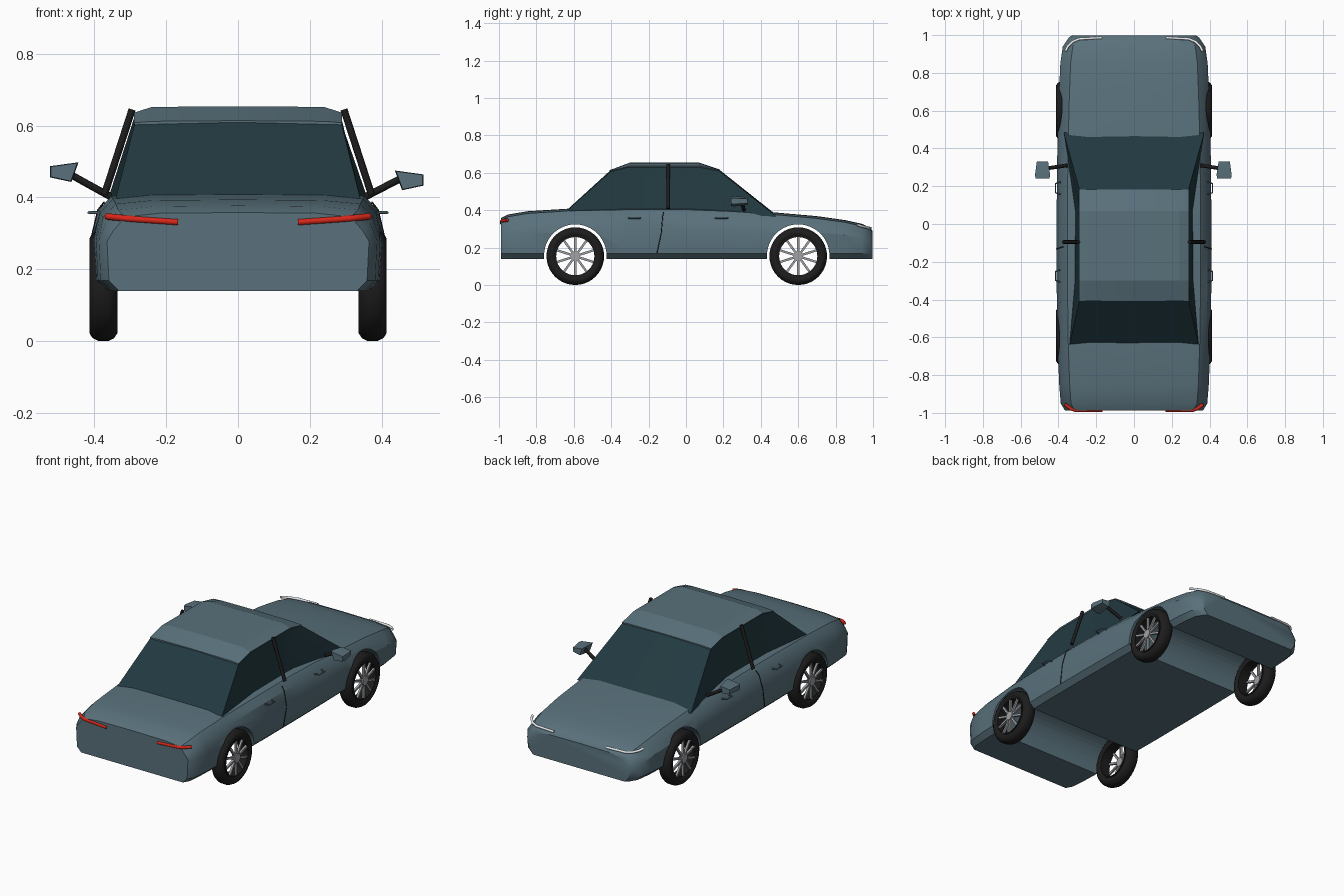
import bpy, bmesh, math
from mathutils import Vector, Matrix

if "Cube" in bpy.data.objects:
    bpy.data.objects.remove(bpy.data.objects["Cube"])


def mat(name, r, g, b):
    m = bpy.data.materials.new(name)
    m.diffuse_color = (r, g, b, 1)
    m.use_nodes = True
    m.node_tree.nodes["Principled BSDF"].inputs["Base Color"].default_value = m.diffuse_color
    return m


PAINT = mat("paint", 0.10, 0.165, 0.20)
GLASS = mat("glass", 0.016, 0.042, 0.052)
BLACK = mat("black", 0.012, 0.012, 0.012)
METAL = mat("metal", 0.35, 0.36, 0.38)
RED = mat("red", 0.70, 0.02, 0.01)
WHITE = mat("white", 0.85, 0.88, 0.9)


def finish(name, bm, material, angle=30):
    bmesh.ops.recalc_face_normals(bm, faces=bm.faces)
    me = bpy.data.meshes.new(name)
    bm.to_mesh(me)
    bm.free()
    ob = bpy.data.objects.new(name, me)
    bpy.context.collection.objects.link(ob)
    me.materials.append(material)
    smooth(ob, angle)
    return ob


def smooth(ob, angle):
    bpy.ops.object.select_all(action='DESELECT')
    ob.select_set(True)
    bpy.context.view_layer.objects.active = ob
    bpy.ops.object.shade_smooth_by_angle(angle=math.radians(angle))


def loft(rings, caps=True, loop=False):
    """Skin a series of closed rings."""
    bm = bmesh.new()
    vs = [[bm.verts.new(p) for p in r] for r in rings]
    n = len(vs[0])
    pairs = list(zip(vs, vs[1:])) + ([(vs[-1], vs[0])] if loop else [])
    for a, b in pairs:
        for i in range(n):
            j = (i + 1) % n
            bm.faces.new((a[i], a[j], b[j], b[i]))
    if caps:
        bm.faces.new(vs[0])
        bm.faces.new(vs[-1])
    return bm


def sym(half):
    """Close a half ring across x = 0."""
    return half + [(-x, y, z) for x, y, z in reversed(half) if x > 1e-6]


def tube(name, pts, r, material, res=2):
    cu = bpy.data.curves.new(name, 'CURVE')
    cu.dimensions = '3D'
    cu.bevel_depth = r
    cu.bevel_resolution = res
    cu.use_fill_caps = True
    sp = cu.splines.new('POLY')
    sp.points.add(len(pts) - 1)
    for p, co in zip(sp.points, pts):
        p.co = (*co, 1)
    cu.materials.append(material)
    ob = bpy.data.objects.new(name, cu)
    bpy.context.collection.objects.link(ob)
    return ob


def flip(pts, s):
    return [(x * s, y, z) for x, y, z in pts]


# Lower body: y, half width, top height
stations = [(-0.988, 0.365, 0.358), (-0.95, 0.388, 0.377), (-0.85, 0.396, 0.394),
            (-0.63, 0.405, 0.408), (-0.3, 0.410, 0.415), (0.0, 0.410, 0.415),
            (0.25, 0.408, 0.405), (0.45, 0.405, 0.390), (0.7, 0.397, 0.368),
            (0.85, 0.390, 0.347), (0.94, 0.377, 0.327), (0.985, 0.347, 0.306),
            (0.998, 0.33, 0.288)]


def body_ring(y, w, t):
    return sym([(0, y, t), (0.6 * w, y, t - 0.002), (0.86 * w, y, t - 0.012),
                (0.95 * w, y, t - 0.05), (w, y, min(0.28, t - 0.08)),
                (0.985 * w, y, 0.168), (0.91 * w, y, 0.14), (0, y, 0.14)])


body = finish("body", loft([body_ring(*s) for s in stations]), PAINT)

# Wheel arches cut across the full width
WHEELS = (-0.592, 0.6)
for y in WHEELS:
    bpy.ops.mesh.primitive_cylinder_add(vertices=48, radius=0.167, depth=1.2,
                                        location=(0, y, 0.157),
                                        rotation=(0, math.pi / 2, 0))
    cutter = bpy.context.object
    cutter.name = "arch_cutter"
    cutter.hide_render = True
    mod = body.modifiers.new("arch", 'BOOLEAN')
    mod.operation = 'DIFFERENCE'
    mod.solver = 'EXACT'
    mod.object = cutter
    bpy.context.view_layer.objects.active = body
    bpy.ops.object.modifier_apply(modifier=mod.name)
    bpy.data.objects.remove(cutter)
smooth(body, 30)

# Cabin glass between the beltline and the roof edge
base = [(0, -0.66, 0.38), (0.345, -0.655, 0.38), (0.315, -0.3, 0.39),
        (0.312, 0.07, 0.39), (0.372, 0.485, 0.365), (0, 0.495, 0.365)]
top = [(0, -0.405, 0.612), (0.288, -0.405, 0.605), (0.285, -0.3, 0.635),
       (0.285, 0.07, 0.635), (0.288, 0.18, 0.608), (0, 0.18, 0.615)]


def closed(half):
    return half + [(-x, y, z) for x, y, z in half[-2:0:-1]]


finish("cabin_glass", loft([closed(base), closed(top)]), GLASS, 20)

# Roof shell
roof = [(-0.408, 0.614, 0.006), (-0.3, 0.654, 0.018), (0.07, 0.654, 0.018), (0.183, 0.617, 0.006)]
finish("roof", loft([sym([(0, y, z), (0.24, y, z - 0.002), (0.29, y, z - d),
                          (0.285, y, z - d - 0.008), (0, y, z - d - 0.008)])
                     for y, z, d in roof]), PAINT, 15)


def lathe(profile, x0, y0, z0, n=40):
    rings = []
    for k in range(n):
        a = 2 * math.pi * k / n
        rings.append([(x0 + x, y0 + r * math.cos(a), z0 + r * math.sin(a)) for x, r in profile])
    return loft(rings, caps=False, loop=True)


# Wheels
R = 0.154
tire_profile = [(-0.03, 0.108), (-0.038, 0.12), (-0.039, 0.132), (-0.03, 0.146), (-0.014, R),
                (0.014, R), (0.03, 0.146), (0.039, 0.132), (0.038, 0.12), (0.03, 0.108)]
rim_profile = [(-0.03, 0.109), (0.034, 0.109), (0.034, 0.102), (-0.03, 0.102)]
for y in WHEELS:
    for s in (-1, 1):
        x = 0.375 * s
        finish("tire", lathe(tire_profile, x, y, R), BLACK, 45)
        finish("rim", lathe(rim_profile, x, y, R), BLACK)
        bm = bmesh.new()
        face_x = x + 0.026 * s
        for k in range(10):
            m = (Matrix.Translation((face_x, y, R)) @ Matrix.Rotation(k * math.pi / 5, 4, 'X')
                 @ Matrix.Translation((0, 0, 0.06)) @ Matrix.Diagonal((0.012, 0.012, 0.09, 1)))
            bmesh.ops.create_cube(bm, size=1, matrix=m)
        bmesh.ops.create_cone(bm, cap_ends=True, segments=20, radius1=0.026, radius2=0.026,
                              depth=0.024, matrix=Matrix.Translation((face_x, y, R))
                              @ Matrix.Rotation(math.pi / 2, 4, 'Y'))
        finish("spokes", bm, METAL)

# Paired details on both sides
for s in (-1, 1):
    tube("door_pillar", flip([(0.372, -0.095, 0.408), (0.295, -0.095, 0.645)], s), 0.010, BLACK)
    tube("door_seam", flip([(0.372, -0.12, 0.388), (0.390, -0.125, 0.365), (0.410, -0.132, 0.28),
                            (0.405, -0.155, 0.17)], s), 0.0025, BLACK, 1)
    for y in (-0.275, 0.19):
        tube("door_handle", flip([(0.388, y - 0.033, 0.358), (0.416, y - 0.024, 0.358),
                                  (0.416, y + 0.024, 0.358), (0.388, y + 0.033, 0.358)], s),
             0.004, PAINT)
    tube("tail_light", flip([(0.167, -0.986, 0.331), (0.31, -0.986, 0.341), (0.335, -0.978, 0.344),
                             (0.366, -0.955, 0.347)], s), 0.009, RED)
    tube("head_light", flip([(0.17, 0.986, 0.304), (0.29, 0.980, 0.305), (0.325, 0.965, 0.308),
                             (0.35, 0.94, 0.314), (0.363, 0.915, 0.322)], s), 0.007, WHITE)
    # Mirror on its arm, the left one sits slightly higher
    dx, dz = (0.007, 0.023) if s < 0 else (0, 0)
    tube("mirror_arm", flip([(0.355, 0.31, 0.402), (0.452 + dx, 0.295, 0.452 + dz / 3)], s),
         0.010, BLACK)
    face = [(0.437, 0.475), (0.517, 0.464), (0.517, 0.433), (0.457, 0.420)]
    bm = bmesh.new()
    for y, k in ((0.24, 0.92), (0.26, 1.0), (0.33, 0.75)):
        for px, pz in face:
            bm.verts.new((s * (0.48 + (px - 0.48) * k + dx), y, 0.45 + (pz - 0.45) * k + dz))
    bmesh.ops.convex_hull(bm, input=bm.verts)
    finish("mirror", bm, PAINT, 25)
